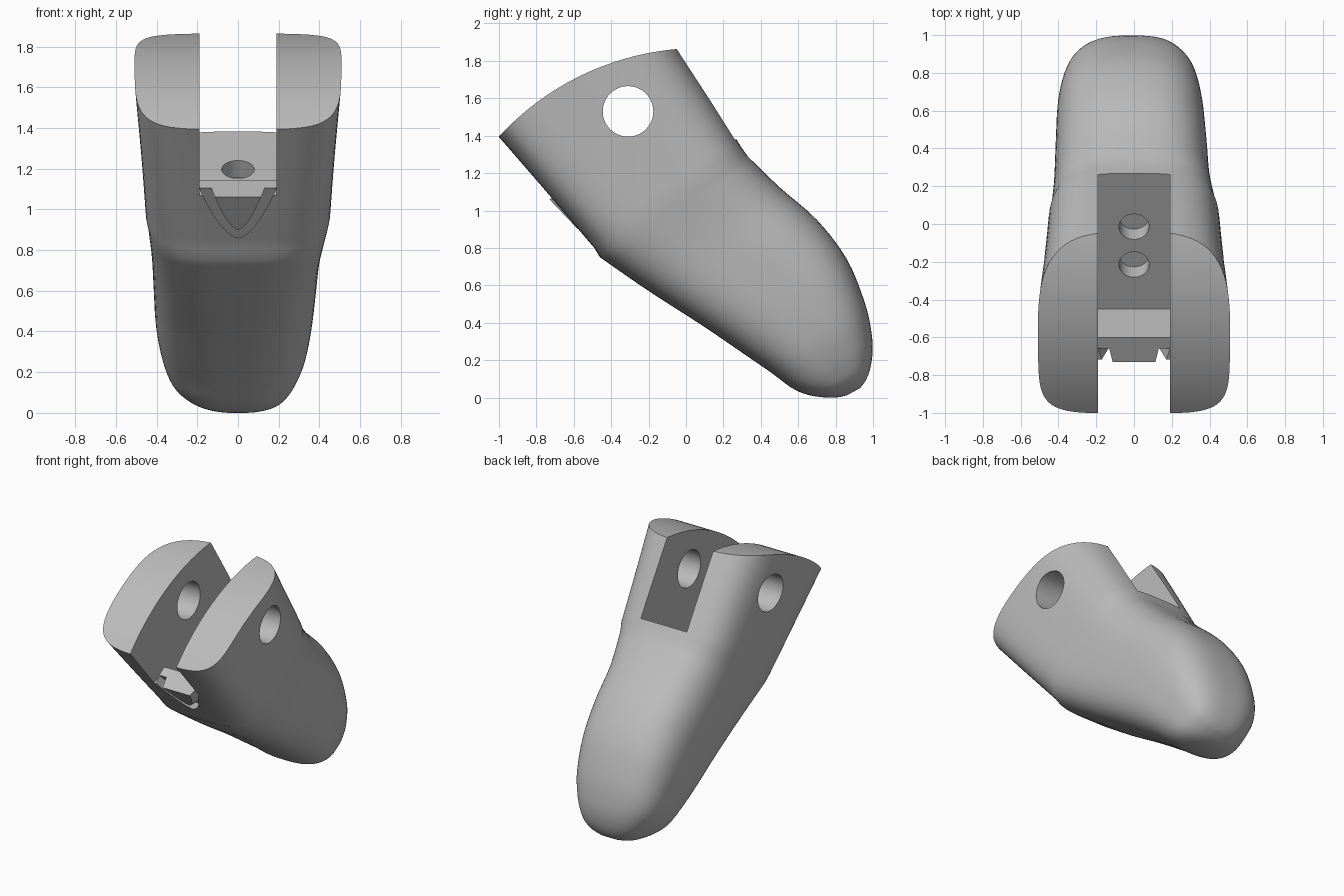
import bpy, bmesh, math
from mathutils import Vector, Matrix

if "Cube" in bpy.data.objects:
    bpy.data.objects.remove(bpy.data.objects["Cube"])

grey = bpy.data.materials.new("plain_grey")
grey.use_nodes = True
colour = (0.5, 0.5, 0.5, 1)
grey.diffuse_color = colour
grey.node_tree.nodes["Principled BSDF"].inputs["Base Color"].default_value = colour


def loft(name, rings):
    """Closed solid through a list of equal-length rings."""
    bm = bmesh.new()
    loops = [[bm.verts.new(p) for p in ring] for ring in rings]
    n = len(loops[0])
    for a, b in zip(loops, loops[1:]):
        for i in range(n):
            j = (i + 1) % n
            bm.faces.new((a[i], a[j], b[j], b[i]))
    bm.faces.new(loops[0])
    bm.faces.new(loops[-1])
    bmesh.ops.recalc_face_normals(bm, faces=bm.faces)
    mesh = bpy.data.meshes.new(name)
    bm.to_mesh(mesh)
    bm.free()
    mesh.materials.append(grey)
    obj = bpy.data.objects.new(name, mesh)
    bpy.context.collection.objects.link(obj)
    return obj


def side_prism(name, profile, half):
    """Prism along x from a (y, z) profile."""
    return loft(name, [[(x, y, z) for y, z in profile] for x in (-half, half)])


def rod(name, centre, axis, radius, depth, sides=64):
    turn = Vector(axis).to_track_quat('Z', 'Y').to_matrix().to_4x4()
    place = Matrix.Translation(centre) @ turn
    angles = [math.tau * i / sides for i in range(sides)]
    return loft(name, [[place @ Vector((radius * math.cos(a), radius * math.sin(a), h))
                        for a in angles] for h in (-depth / 2, depth / 2)])


def boolean(obj, tool, operation='DIFFERENCE'):
    tool.hide_render = True
    mod = obj.modifiers.new("cut", 'BOOLEAN')
    mod.object, mod.operation, mod.solver = tool, operation, 'EXACT'
    bpy.context.view_layer.objects.active = obj
    bpy.ops.object.modifier_apply(modifier=mod.name)
    bpy.data.objects.remove(tool)


# Body sections: front edge (y, z), back edge (y, z), half width,
# squareness at the back and at the front, sideways shift
upper = [
    (-1.23, 1.65, -0.20, 2.11, 0.525, 3.4, 5.0, 0),
    (-0.99, 1.38, -0.04, 1.86, 0.50, 3.4, 5.0, 0),
    (-0.74, 1.09, 0.13, 1.60, 0.475, 3.4, 4.6, 0),
    (-0.49, 0.80, 0.295, 1.34, 0.455, 3.4, 4.0, 0),
]
lower = [
    (-0.46, 0.75, 0.33, 1.29, 0.445, 3.2, 3.8, 0),
    (-0.20, 0.57, 0.50, 1.125, 0.415, 2.9, 3.4, -0.01),
    (0.08, 0.39, 0.70, 0.95, 0.40, 2.8, 3.2, -0.015),
    (0.30, 0.24, 0.86, 0.74, 0.385, 2.8, 3.0, -0.02),
    (0.46, 0.13, 0.955, 0.51, 0.355, 2.8, 2.9, -0.02),
    (0.56, 0.055, 0.99, 0.36, 0.315, 2.8, 2.8, -0.02),
    (0.64, 0.018, 0.998, 0.25, 0.265, 2.8, 2.8, -0.01),
    (0.72, 0.003, 0.985, 0.155, 0.21, 2.7, 2.7, 0),
    (0.80, 0.0, 0.96, 0.09, 0.14, 2.5, 2.5, 0),
    (0.86, 0.012, 0.93, 0.05, 0.06, 2.3, 2.3, 0),
]


def smooth_between(rows, steps=4):
    """Catmull-Rom blend of the section values."""
    out = []
    for i in range(len(rows) - 1):
        quad = [rows[max(0, min(len(rows) - 1, i + k))] for k in (-1, 0, 1, 2)]
        for s in range(steps):
            t = s / steps
            out.append([0.5 * (2 * b + (c - a) * t + (2 * a - 5 * b + 4 * c - d) * t ** 2
                               + (3 * b - a - 3 * c + d) * t ** 3)
                        for a, b, c, d in zip(*quad)])
    return out + [rows[-1]]


def section_ring(row, count=72):
    ly, lz, uy, uz, width, back, front, shift = row
    ring = []
    for i in range(count):
        a = math.tau * i / count
        c, s = math.cos(a), math.sin(a)
        power = 2 / (back if s > 0 else front)
        x = shift + width * math.copysign(abs(c) ** power, c)
        t = 0.5 + 0.5 * math.copysign(abs(s) ** power, s)
        ring.append((x, ly + (uy - ly) * t, lz + (uz - lz) * t))
    return ring


# Parts above and below the collar blend separately so the seam stays crisp
body = loft("fingertip_body",
            [section_ring(r) for r in smooth_between(upper) + smooth_between(lower)])

# Curved top of the forks
boolean(body, rod("top_arc", (0, 0.08, 0.40), (1, 0, 0), 1.469, 3, 256), 'INTERSECT')


def shield(name, half, top, bottom, front, back):
    """Rounded V outline swept along y between two sloping planes."""
    spots = [(half * k / 10, bottom + (top - bottom) * abs(k / 10) ** 1.7)
             for k in range(-10, 11)]
    return loft(name, [[(x, plane(z), z) for x, z in spots] for plane in (front, back)])


# Recess in the front skin and the raised catch inside it
def recess(z):
    return -0.66 + (1.106 - z) * 0.87


boolean(body, shield("recess_cut", 0.19, 1.106, 0.86, lambda z: -1.2, recess))
boolean(body, shield("catch", 0.14, 1.13, 0.90, lambda z: -0.73 + (1.06 - z) * 0.95,
                     lambda z: recess(z) + 0.03), 'UNION')

# Slot between the forks, trimming the lip and catch parallel to its floor
slot = [(-0.45, 0.91), (-0.60, 1.145), (-1.6, 0.49), (-1.7, 1.0),
        (-1.6, 2.4), (0.6, 2.4), (0.6, 1.60)]
boolean(body, side_prism("slot_cut", slot, 0.19))

# Pivot hole and two blind cord holes
boolean(body, rod("pivot_cut", (0, -0.31, 1.53), (1, 0, 0), 0.135, 2))
for y in (-0.015, -0.215):
    boolean(body, rod("cord_cut", (0, y, 0.91 + 0.66 * (y + 0.45)), (0, -0.55, 0.835), 0.08, 0.2))

bpy.ops.object.select_all(action='DESELECT')
body.select_set(True)
bpy.context.view_layer.objects.active = body
bpy.ops.object.shade_smooth_by_angle(angle=math.radians(35))
